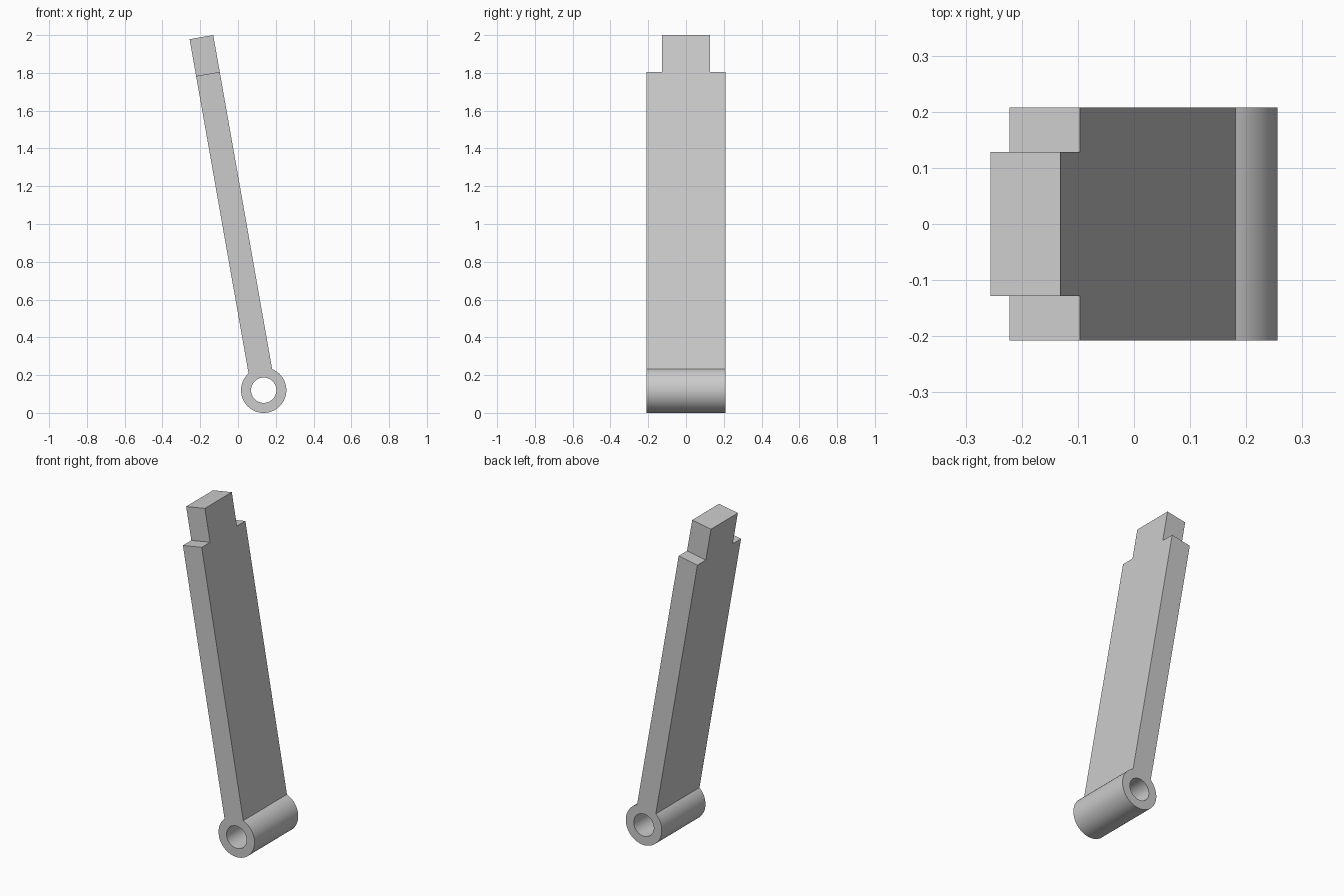
import bpy, bmesh
from math import sin, cos, asin, pi, radians
from mathutils import Vector, Matrix

cube = bpy.data.objects.get("Cube")
if cube:
    bpy.data.objects.remove(cube, do_unlink=True)

R_OUT, R_IN = 0.12, 0.067        # eye radii
HALF_W, HALF_D = 0.0635, 0.208   # bar half thickness and half depth
SHOULDER, TIP = 1.70, 1.898      # heights above the eye centre
TENON_D = 0.128
RING_SEGS, NECK_SEGS = 56, 8

grey = bpy.data.materials.new("plain_grey")
grey.use_nodes = True
grey.diffuse_color = (0.6, 0.6, 0.6, 1)
grey.node_tree.nodes["Principled BSDF"].inputs["Base Color"].default_value = (0.6, 0.6, 0.6, 1)

bm = bmesh.new()


def point(x, z):
    return bm.verts.new((x, -HALF_D, z))


# Eye: ring of quads, with the short neck arc first, where the bar joins
half = asin(HALF_W / R_OUT)
start, end = pi / 2 - half, pi / 2 + half
angles = [start + (end - start) * i / NECK_SEGS for i in range(NECK_SEGS)]
angles += [end + (2 * pi - 2 * half) * i / RING_SEGS for i in range(RING_SEGS)]
outer = [point(R_OUT * cos(a), R_OUT * sin(a)) for a in angles]
inner = [point(R_IN * cos(a), R_IN * sin(a)) for a in angles]
n = len(angles)
for i in range(n):
    j = (i + 1) % n
    bm.faces.new((outer[i], outer[j], inner[j], inner[i]))

# Bar: rises from the neck arc to the shoulder
neck = outer[:NECK_SEGS + 1]
bm.faces.new(neck + [point(-HALF_W, SHOULDER), point(HALF_W, SHOULDER)])

# Give the whole profile its depth
ext = bmesh.ops.extrude_face_region(bm, geom=bm.faces[:])
moved = [g for g in ext["geom"] if isinstance(g, bmesh.types.BMVert)]
bmesh.ops.translate(bm, verts=moved, vec=(0, 2 * HALF_D, 0))
bmesh.ops.recalc_face_normals(bm, faces=bm.faces[:])


# Tenon: middle strip of the shoulder raised to the tip
def shoulder_faces():
    return [f for f in bm.faces if all(v.co.z > SHOULDER - 0.001 for v in f.verts)]


for y in (-TENON_D, TENON_D):
    faces = shoulder_faces()
    edges = list({e for f in faces for e in f.edges})
    bmesh.ops.bisect_plane(bm, geom=faces + edges, plane_co=(0, y, 0), plane_no=(0, 1, 0))
middle = min(shoulder_faces(), key=lambda f: abs(f.calc_center_median().y))
ext = bmesh.ops.extrude_face_region(bm, geom=[middle])
moved = [g for g in ext["geom"] if isinstance(g, bmesh.types.BMVert)]
bmesh.ops.translate(bm, verts=moved, vec=(0, 0, TIP - SHOULDER))
if middle.is_valid:
    bm.faces.remove(middle)
bmesh.ops.recalc_face_normals(bm, faces=bm.faces[:])

# Lean the arm over and stand it on the ground
bm.transform(Matrix.Translation(Vector((0.136, 0, R_OUT))) @ Matrix.Rotation(radians(-10), 4, 'Y'))

mesh = bpy.data.meshes.new("link_arm")
bm.to_mesh(mesh)
bm.free()
mesh.materials.append(grey)
arm = bpy.data.objects.new("link_arm", mesh)
bpy.context.collection.objects.link(arm)
bpy.context.view_layer.objects.active = arm
arm.select_set(True)
bpy.ops.object.shade_smooth_by_angle(angle=radians(30))
